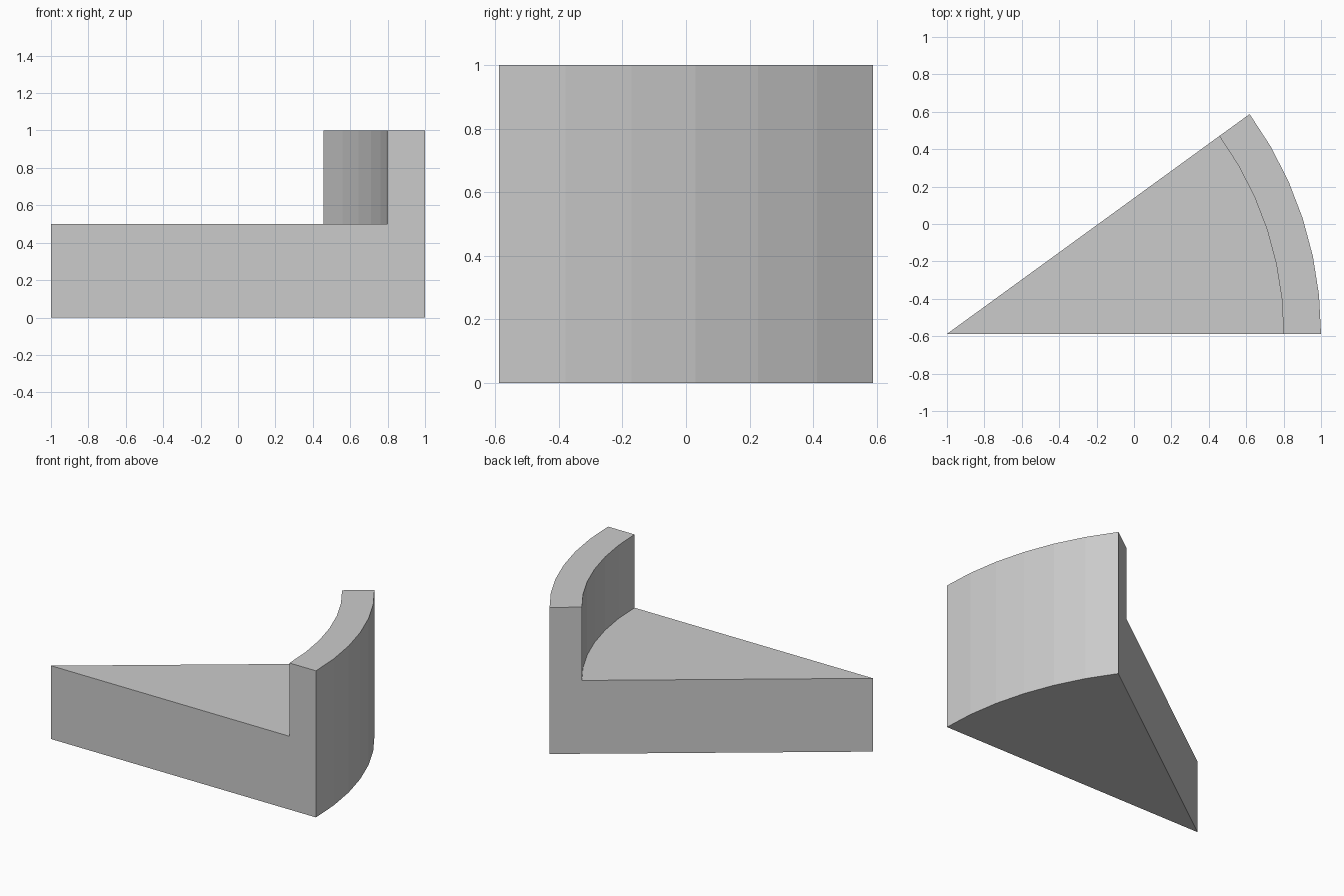
import bpy
import bmesh
from math import cos, sin, radians

cube = bpy.data.objects.get("Cube")
if cube:
    bpy.data.objects.remove(cube, do_unlink=True)

# Wedge dimensions
RADIUS, INNER, SWEEP, STEPS = 2.0, 1.8, radians(36), 6
FLOOR, TOP = 0.5, 1.0
APEX_X, APEX_Y = -RADIUS / 2, -RADIUS * sin(SWEEP) / 2

# Light grey material
grey = bpy.data.materials.new("light_grey")
grey.use_nodes = True
colour = (0.6, 0.6, 0.6, 1)
grey.diffuse_color = colour
grey.node_tree.nodes["Principled BSDF"].inputs["Base Color"].default_value = colour

# L-shaped section (radius, height), swept around the wedge tip
section = [(0, 0), (RADIUS, 0), (RADIUS, TOP), (INNER, TOP), (INNER, FLOOR), (0, FLOOR)]
bm = bmesh.new()
tip = {z: bm.verts.new((APEX_X, APEX_Y, z)) for z in (0, FLOOR)}


def section_verts(angle):
    return [tip[z] if r == 0 else
            bm.verts.new((APEX_X + r * cos(angle), APEX_Y + r * sin(angle), z))
            for r, z in section]


rows = [section_verts(SWEEP * i / STEPS) for i in range(STEPS + 1)]
for a, b in zip(rows, rows[1:]):
    for i in range(len(section) - 1):
        # Shared tip vertices collapse the quads into triangles
        bm.faces.new(list(dict.fromkeys((a[i], b[i], b[i + 1], a[i + 1]))))

# Straight side walls
bm.faces.new(rows[0])
bm.faces.new(rows[-1])

# Merge the flat fans into single floor, base and rim faces
bmesh.ops.recalc_face_normals(bm, faces=bm.faces)
bmesh.ops.dissolve_limit(bm, angle_limit=radians(1), verts=bm.verts, edges=bm.edges)

mesh = bpy.data.meshes.new("rimmed_wedge")
bm.to_mesh(mesh)
bm.free()
mesh.materials.append(grey)
bpy.context.collection.objects.link(bpy.data.objects.new("rimmed_wedge", mesh))
